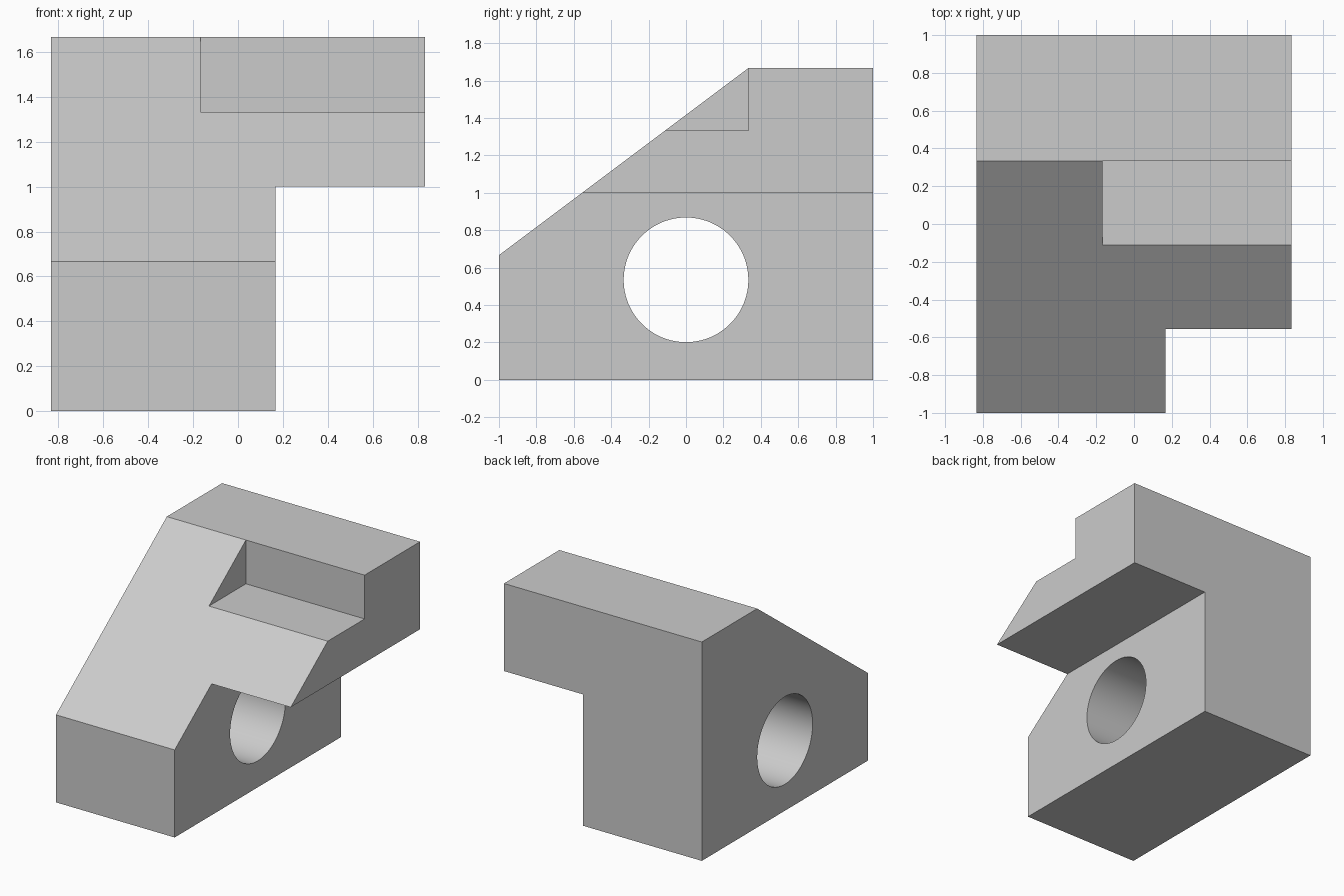
import bpy, bmesh
from math import pi, radians, cos, sin

if "Cube" in bpy.data.objects:
    bpy.data.objects.remove(bpy.data.objects["Cube"])

W = 5 / 6          # half width in x
TOP = 5 / 3        # full height


def prism(name, profile, x0, x1):
    """Extrude a (y, z) profile along x from x0 to x1."""
    bm = bmesh.new()
    face = bm.faces.new([bm.verts.new((x0, y, z)) for y, z in profile])
    ext = bmesh.ops.extrude_face_region(bm, geom=[face])
    moved = [g for g in ext["geom"] if isinstance(g, bmesh.types.BMVert)]
    bmesh.ops.translate(bm, vec=(x1 - x0, 0, 0), verts=moved)
    bmesh.ops.recalc_face_normals(bm, faces=bm.faces)
    mesh = bpy.data.meshes.new(name)
    bm.to_mesh(mesh)
    bm.free()
    obj = bpy.data.objects.new(name, mesh)
    bpy.context.collection.objects.link(obj)
    return obj


def box(name, x0, x1, y0, y1, z0, z1):
    return prism(name, [(y0, z0), (y1, z0), (y1, z1), (y0, z1)], x0, x1)


# Main body: side profile with the sloped front
block = prism("bracket_block",
              [(-1, 0), (1, 0), (1, TOP), (1 / 3, TOP), (-1, 2 / 3)], -W, W)

# Cutters: space under the overhang, stepped notch in the slope, round bore
N = 96
circle = [(cos(2 * pi * i / N) / 3, 0.535 + sin(2 * pi * i / N) / 3) for i in range(N)]
cutters = [
    box("undercut_cutter", 1 / 6, 1.2, -1.3, 1.3, -0.3, 1),
    box("notch_cutter", -1 / 6, 1.2, -1.3, 1 / 3, 4 / 3, 2),
    prism("bore_cutter", circle, -1.2, 0.5),
]

bpy.context.view_layer.objects.active = block
block.select_set(True)
for cutter in cutters:
    cutter.hide_render = True
    mod = block.modifiers.new(cutter.name, 'BOOLEAN')
    mod.operation = 'DIFFERENCE'
    mod.solver = 'EXACT'
    mod.object = cutter
    bpy.ops.object.modifier_apply(modifier=mod.name)
    bpy.data.objects.remove(cutter, do_unlink=True)

# Smooth bore, crisp edges elsewhere
bpy.ops.object.shade_smooth_by_angle(angle=radians(30))
